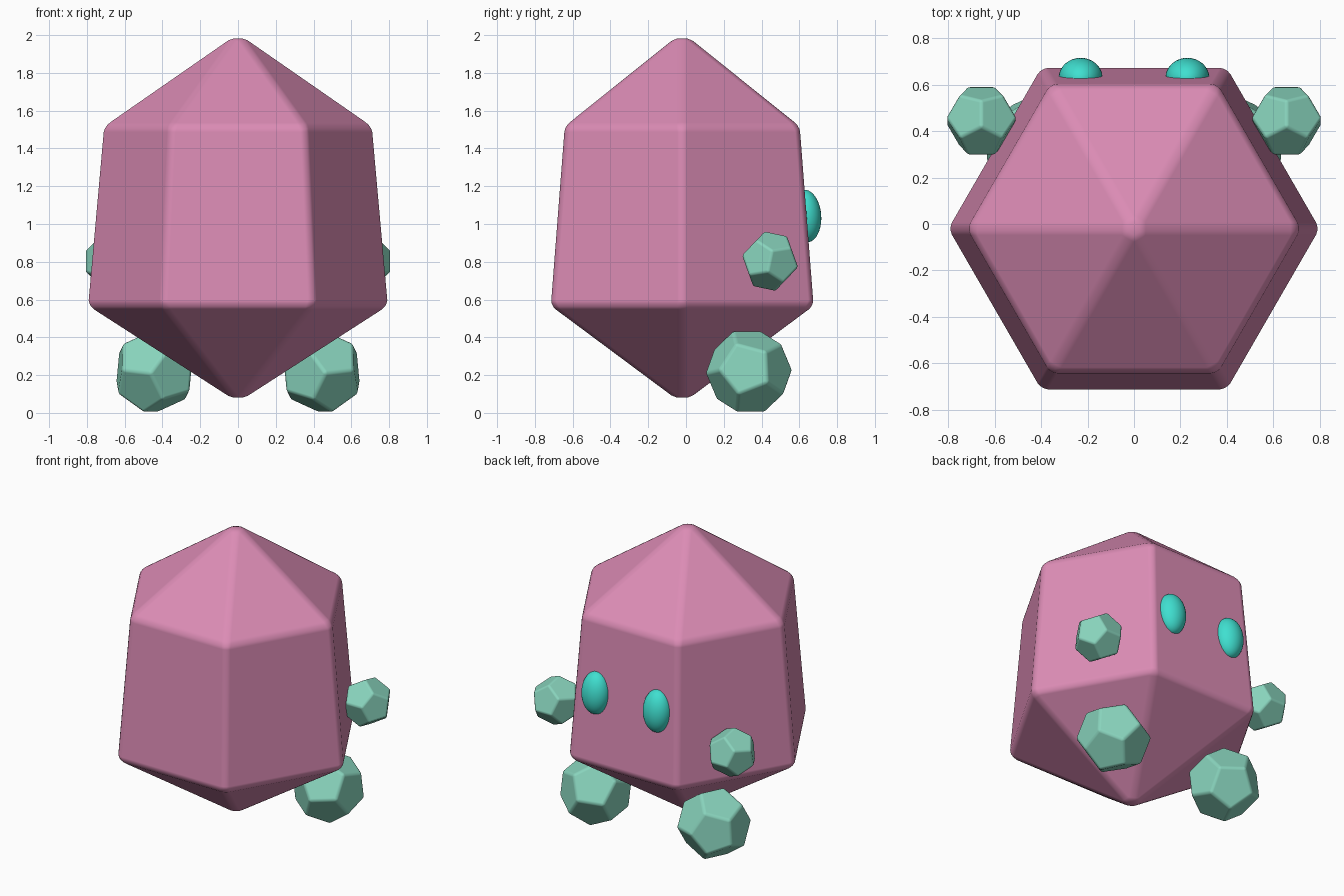
import bpy, bmesh, math
from itertools import product
from mathutils import Matrix, Vector, Euler

if "Cube" in bpy.data.objects:
    bpy.data.objects.remove(bpy.data.objects["Cube"])


def material(name, color):
    m = bpy.data.materials.new(name)
    m.diffuse_color = (*color, 1)
    m.use_nodes = True
    m.node_tree.nodes["Principled BSDF"].inputs["Base Color"].default_value = m.diffuse_color
    return m


PINK = material("pink", (0.71, 0.26, 0.46))
MINT = material("mint", (0.25, 0.66, 0.51))
TEAL = material("teal", (0.05, 0.74, 0.63))


def finish(bm, name, mat, bevel=0.0):
    bmesh.ops.recalc_face_normals(bm, faces=bm.faces)
    me = bpy.data.meshes.new(name)
    bm.to_mesh(me)
    bm.free()
    me.materials.append(mat)
    ob = bpy.data.objects.new(name, me)
    bpy.context.collection.objects.link(ob)
    for p in me.polygons:
        p.use_smooth = True
    if bevel:
        b = ob.modifiers.new("soft_edges", 'BEVEL')
        b.width = bevel
        b.segments = 3
        b.limit_method = 'ANGLE'
        b.angle_limit = math.radians(15)
        b.harden_normals = True
    return ob


# Body: six-sided crystal, two rings and two points
def body():
    bm = bmesh.new()
    cy = -0.02
    rings = []
    for r, z in ((0.803, 0.567), (0.718, 1.517)):
        rings.append([bm.verts.new((r * math.cos(math.radians(60 * i)),
                                    cy + r * math.sin(math.radians(60 * i)), z))
                      for i in range(6)])
    low = bm.verts.new((0, cy, 0.05))
    top = bm.verts.new((0, cy, 2.015))
    for i in range(6):
        j = (i + 1) % 6
        bm.faces.new((rings[0][i], rings[0][j], rings[1][j], rings[1][i]))
        bm.faces.new((rings[0][j], rings[0][i], low))
        bm.faces.new((rings[1][i], rings[1][j], top))
    finish(bm, "body", PINK, 0.03)


# Hands and feet: softly bevelled dodecahedra
def dodecahedron(name, side, radius, loc, rot, bevel):
    bm = bmesh.new()
    phi = (1 + math.sqrt(5)) / 2
    pts = list(product((-1, 1), repeat=3))
    for a, b in product((-1, 1), repeat=2):
        a, b = a / phi, b * phi
        pts += [(0, a, b), (a, b, 0), (b, 0, a)]
    turn = Euler([math.radians(d) for d in rot]).to_matrix()
    for p in pts:
        v = turn @ (Vector(p).normalized() * radius) + Vector(loc)
        v.x *= side
        bm.verts.new(v)
    bmesh.ops.convex_hull(bm, input=bm.verts)
    bmesh.ops.dissolve_limit(bm, angle_limit=math.radians(5),
                             verts=bm.verts, edges=bm.edges)
    finish(bm, name, MINT, bevel)


# Eyes: tall ellipsoids half sunk in the back face
def eye(name, side):
    bm = bmesh.new()
    m = (Matrix.Translation((side * 0.23, 0.633, 1.042))
         @ Matrix.Rotation(math.radians(4), 4, 'X')
         @ Matrix.Diagonal((0.094, 0.083, 0.14, 1)))
    bmesh.ops.create_uvsphere(bm, u_segments=32, v_segments=20, radius=1, matrix=m)
    finish(bm, name, TEAL)


body()
for side, label in ((-1, "left"), (1, "right")):
    dodecahedron(label + "_hand", side, 0.162, (0.658, 0.445, 0.803), (-12, 0, 0), 0.012)
    dodecahedron(label + "_foot", side, 0.233, (0.443, 0.333, 0.219), (0, -6, 26), 0.016)
    eye(label + "_eye", side)
